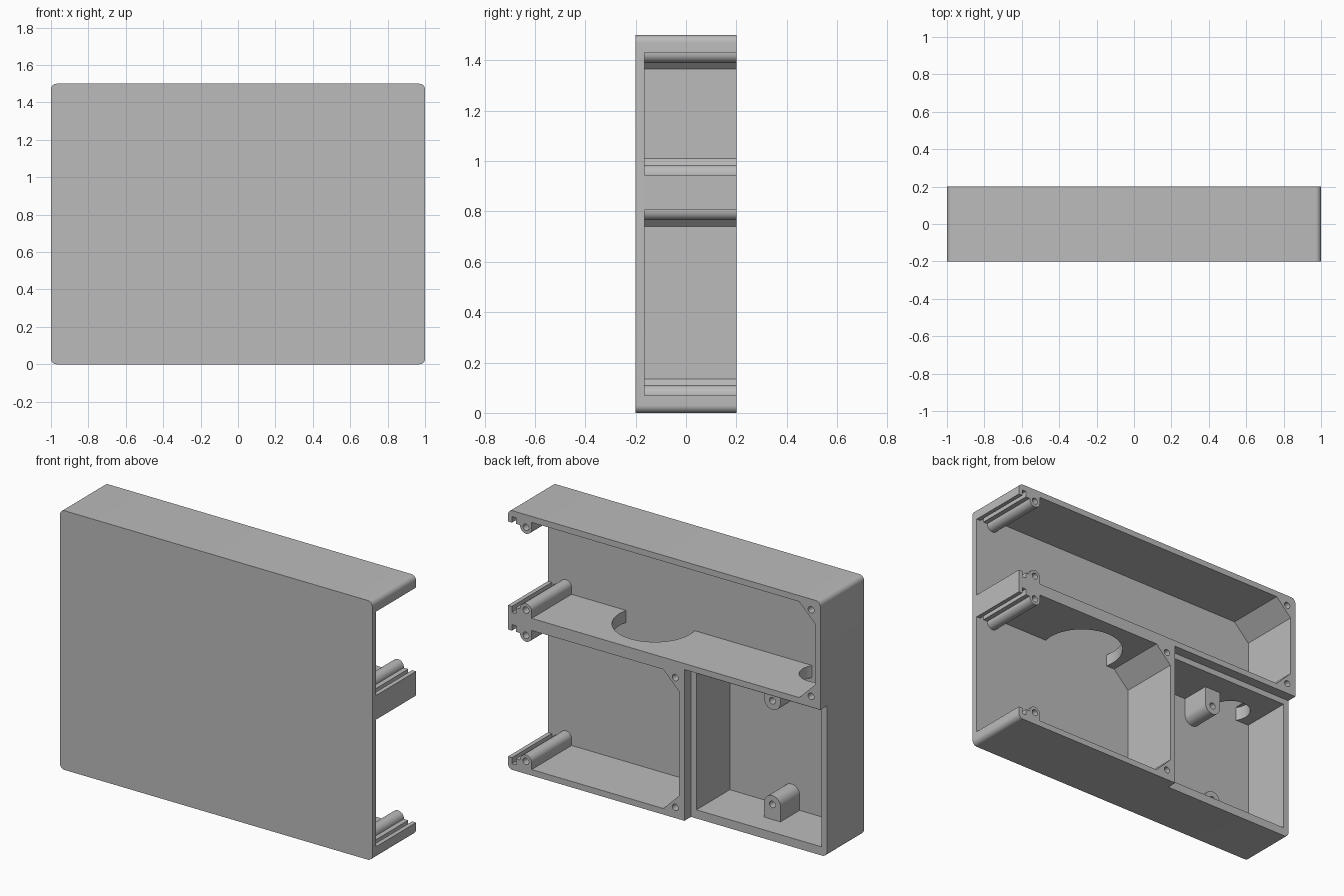
import bpy, bmesh
from math import sin, cos, pi, radians, acos

cube = bpy.data.objects.get("Cube")
if cube:
    bpy.data.objects.remove(cube, do_unlink=True)

grey = bpy.data.materials.new("plain grey")
grey.use_nodes = True
colour = (0.5, 0.5, 0.5, 1)
grey.diffuse_color = colour
grey.node_tree.nodes["Principled BSDF"].inputs["Base Color"].default_value = colour

WALL, LIP, PLATE = 0.035, 0.07, -0.165   # wall, end lip, inside of front plate
BACK = 0.3                               # cutters reach past the open back


def prism(name, pts, lo, hi, axis="y"):
    """Extrude a 2D outline along y (outline in x, z) or z (outline in x, y)."""
    bm = bmesh.new()
    place = (lambda a, b, d: (a, d, b)) if axis == "y" else (lambda a, b, d: (a, b, d))
    face = bm.faces.new([bm.verts.new(place(a, b, lo)) for a, b in pts])
    ext = bmesh.ops.extrude_face_region(bm, geom=[face])
    verts = [v for v in ext["geom"] if isinstance(v, bmesh.types.BMVert)]
    shift = (0, hi - lo, 0) if axis == "y" else (0, 0, hi - lo)
    bmesh.ops.translate(bm, verts=verts, vec=shift)
    bmesh.ops.recalc_face_normals(bm, faces=bm.faces)
    mesh = bpy.data.meshes.new(name)
    bm.to_mesh(mesh)
    bm.free()
    mesh.materials.append(grey)
    obj = bpy.data.objects.new(name, mesh)
    bpy.context.collection.objects.link(obj)
    return obj


def arc(cx, cy, r, a0, a1, n=16):
    return [(cx + r * cos(a0 + (a1 - a0) * i / n), cy + r * sin(a0 + (a1 - a0) * i / n))
            for i in range(n + 1)]


def rect(x0, x1, z0, z1):
    return [(x0, z0), (x1, z0), (x1, z1), (x0, z1)]


def activate(obj):
    bpy.ops.object.select_all(action="DESELECT")
    obj.select_set(True)
    bpy.context.view_layer.objects.active = obj


def cut(obj, cutter):
    cutter.hide_render = True
    mod = obj.modifiers.new("cut", "BOOLEAN")
    mod.operation, mod.solver, mod.object = "DIFFERENCE", "EXACT", cutter
    activate(obj)
    bpy.ops.object.modifier_apply(modifier=mod.name)
    bpy.data.objects.remove(cutter, do_unlink=True)


def drill(obj, x, z, start):
    cut(obj, prism("drill", arc(x, z, 0.019, 0, 2 * pi, 20)[:-1], start, BACK))


def bay(lo, hi, x_min):
    """Outline of an end-opening bay: slotted lips, round posts, chamfered corners."""
    half = [(1.1, hi - LIP), (0.975, hi - LIP), (0.975, hi - WALL),
            (0.95, hi - WALL), (0.95, hi - LIP), (0.922, hi - LIP)]
    half += arc(0.885, hi - 0.073, 0.037, 0, -pi)
    half += [(0.848, hi - WALL), (x_min + 0.1, hi - WALL), (x_min, hi - 0.135)]
    return half + [(x, lo + hi - z) for x, z in reversed(half)]


# Case body with rounded corners
R = 0.03
outline = []
for i, (x, z) in enumerate([(1 - R, 1.5 - R), (R - 1, 1.5 - R), (R - 1, R), (1 - R, R)]):
    outline += arc(x, z, R, i * pi / 2, (i + 1) * pi / 2, 8)
case = prism("case_body", outline, -0.2, 0.2)

# Two bays open at the end, with screw holes in their corners
MID = 0.875
for lo, hi, x_min in [(MID, 1.5, -0.965), (0, MID, -0.095)]:
    cut(case, prism("bay_cutter", bay(lo, hi, x_min), PLATE, BACK))
    for z in (hi - 0.073, lo + 0.073):
        drill(case, 0.885, z, 0)
    for z in (hi - 0.062, lo + 0.062):
        drill(case, x_min + 0.024, z, 0)

# Recessed back edge and closed pocket
cut(case, prism("recess_cutter", rect(-1.1, -0.13, -0.1, MID), 0.14, BACK))
cut(case, prism("pocket_cutter", rect(-0.965, -0.165, 0.05, MID - WALL), PLATE, BACK))

# Round cable openings through the divider, flat against the front plate
for x, y, r in [(0.28, -0.115, 0.225), (-0.785, -0.105, 0.11)]:
    a = pi / 2 + (pi / 2 - acos((y - PLATE) / r)) + 0.0
    cut(case, prism("opening_cutter", arc(x, y, r, pi / 2 - a, pi / 2 + a, 32),
                    MID - 0.045, MID + 0.045, "z"))

# Screw posts in the pocket
for name, z, base, turn in [("lower_post", 0.137, 0.03, 0), ("upper_post", 0.737, 0.86, pi)]:
    w = 0.052
    side = w if turn == 0 else -w
    pts = arc(-0.56, z, w, turn, turn + pi)
    pts += [(-0.56 - side, base), (-0.56 + side, base)]
    post = prism(name, pts, PLATE - 0.015, 0.01)
    drill(post, -0.56, z, -0.12)

for obj in [o for o in bpy.data.objects if o.type == "MESH"
            and o.name in ("case_body", "lower_post", "upper_post")]:
    activate(obj)
    bpy.ops.object.shade_smooth_by_angle(angle=radians(30))
